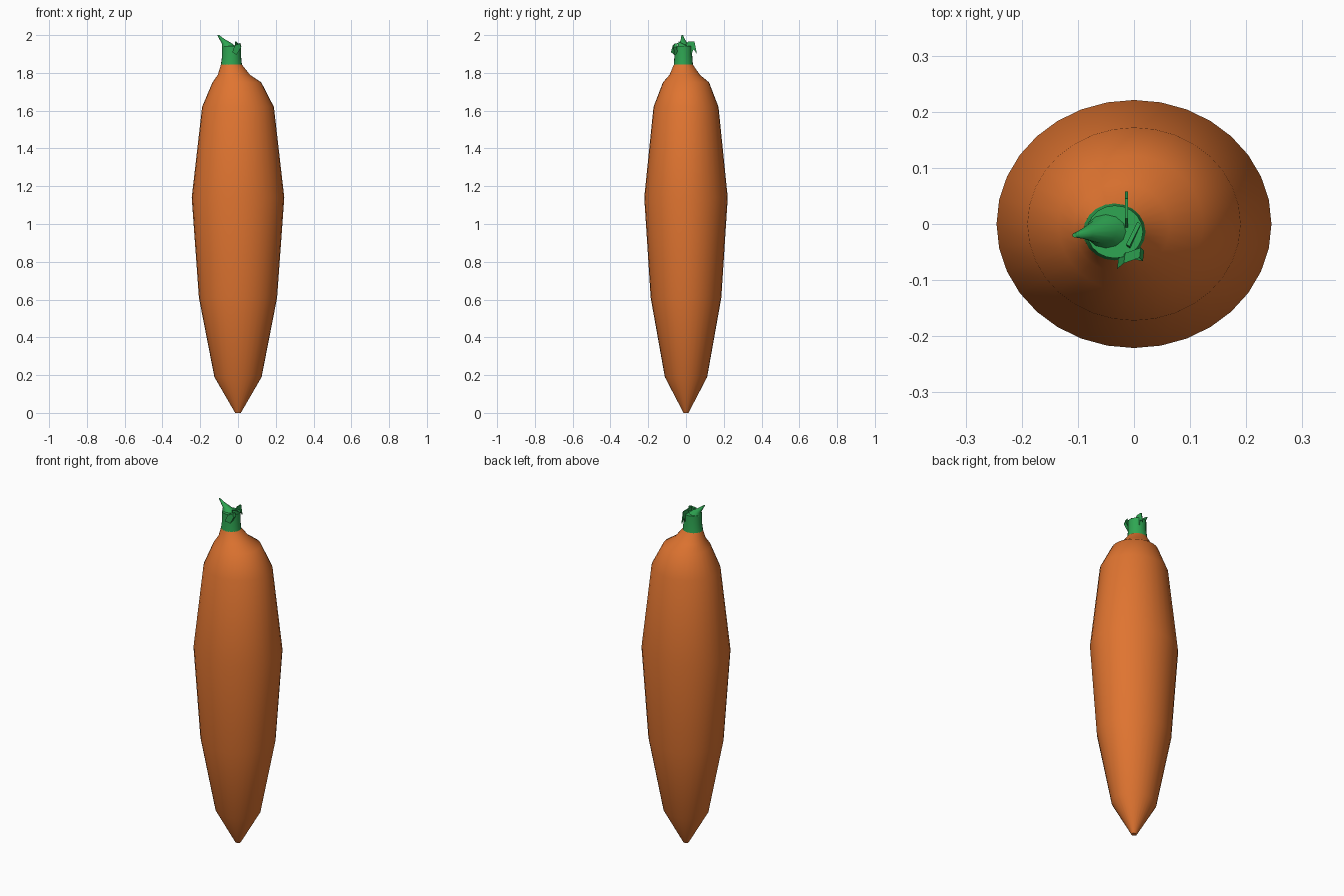
import bpy, bmesh, math
from mathutils import Vector

if "Cube" in bpy.data.objects:
    bpy.data.objects.remove(bpy.data.objects["Cube"])


def material(name, rgb):
    m = bpy.data.materials.new(name)
    m.diffuse_color = (*rgb, 1)
    m.use_nodes = True
    m.node_tree.nodes["Principled BSDF"].inputs["Base Color"].default_value = m.diffuse_color
    return m


ORANGE = material("carrot orange", (0.74, 0.175, 0.03))
GREEN = material("stem green", (0.028, 0.38, 0.085))


def finish(name, bm, mat, angle):
    bmesh.ops.recalc_face_normals(bm, faces=bm.faces)
    me = bpy.data.meshes.new(name)
    bm.to_mesh(me)
    bm.free()
    me.materials.append(mat)
    ob = bpy.data.objects.new(name, me)
    bpy.context.collection.objects.link(ob)
    bpy.ops.object.select_all(action='DESELECT')
    bpy.context.view_layer.objects.active = ob
    ob.select_set(True)
    bpy.ops.object.shade_smooth_by_angle(angle=math.radians(angle))
    return ob


def loft(name, rings, sides, mat, angle=50):
    """Skin elliptical rings given as (z, centre x, centre y, radius x, radius y)."""
    bm = bmesh.new()
    loops = []
    for z, cx, cy, rx, ry in rings:
        loops.append([bm.verts.new((cx + rx * math.cos(a), cy + ry * math.sin(a), z))
                      for a in (2 * math.pi * i / sides for i in range(sides))])
    for lo, hi in zip(loops, loops[1:]):
        for i in range(sides):
            j = (i + 1) % sides
            bm.faces.new((lo[i], lo[j], hi[j], hi[i]))
    bm.faces.new(loops[0][::-1])
    bm.faces.new(loops[-1])
    return finish(name, bm, mat, angle)


def leaf(name, outline, offset):
    """Thin torn leaf scrap: an outline extruded by a small offset."""
    bm = bmesh.new()
    face = bm.faces.new([bm.verts.new(p) for p in outline])
    ext = bmesh.ops.extrude_face_region(bm, geom=[face], use_keep_orig=True)
    for v in ext["geom"]:
        if isinstance(v, bmesh.types.BMVert):
            v.co += Vector(offset)
    return finish(name, bm, GREEN, 30)


# Root: oval sections, shoulder leaning to an off-centre neck
loft("carrot_root", [
    (0.0, 0, 0, 0.015, 0.013),
    (0.19, 0, 0, 0.125, 0.112),
    (0.61, 0, 0, 0.207, 0.187),
    (1.14, 0, 0, 0.245, 0.221),
    (1.62, 0, 0, 0.19, 0.172),
    (1.75, -0.006, 0.0, 0.129, 0.122),
    (1.79, -0.022, -0.007, 0.085, 0.08),
    (1.845, -0.035, -0.014, 0.055, 0.05)], 32, ORANGE)

# Stem stub
loft("stem", [
    (1.84, -0.035, -0.014, 0.056, 0.051),
    (1.89, -0.034, -0.014, 0.050, 0.047),
    (1.942, -0.034, -0.014, 0.050, 0.047)], 20, GREEN)

# Curved spike leaning left
loft("stem_spike", [
    (1.935, -0.046, -0.013, 0.040, 0.034),
    (1.955, -0.058, -0.013, 0.028, 0.022),
    (1.98, -0.086, -0.017, 0.013, 0.010),
    (2.0, -0.105, -0.020, 0.005, 0.004)], 12, GREEN)

# Torn scraps behind and in front of the stem
leaf("back_leaf", [(-0.016, -0.015, 1.93), (-0.016, 0.0, 1.865), (-0.016, 0.025, 1.89),
                   (-0.016, 0.04, 1.925), (-0.016, 0.058, 1.90), (-0.016, 0.045, 1.965),
                   (-0.016, 0.01, 1.965)], (0.005, 0, 0))
leaf("front_leaf", [(-0.030, -0.080, 1.91), (-0.008, -0.062, 1.895), (0.016, -0.066, 1.935),
                    (0.010, -0.060, 1.955), (-0.018, -0.070, 1.945)], (0.002, 0.018, 0.003))
leaf("right_leaf", [(-0.005, -0.05, 1.90), (0.012, -0.02, 1.90), (0.012, 0.0, 1.945),
                    (-0.008, -0.04, 1.965)], (-0.006, 0.004, 0))
